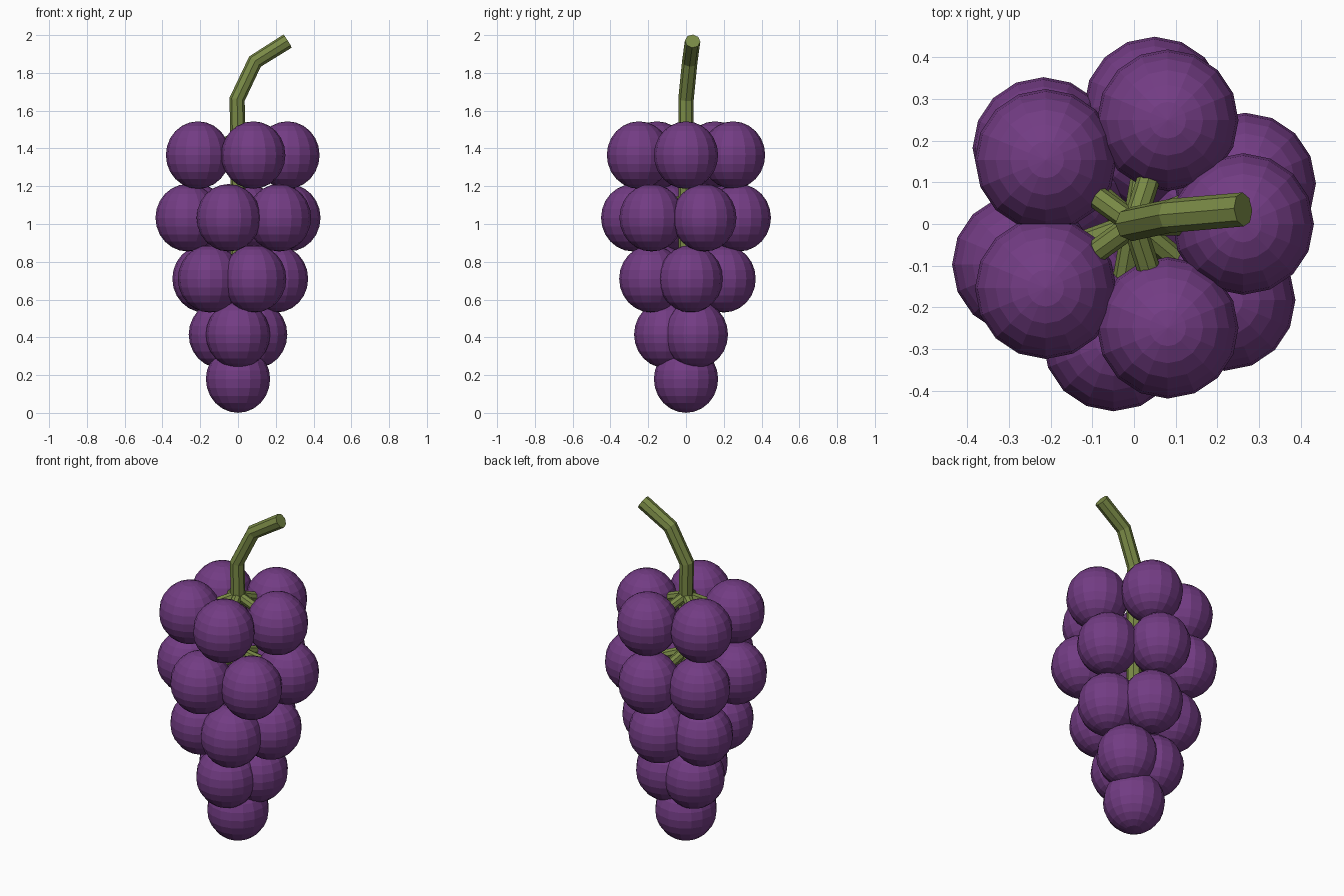
import bpy
from math import radians, cos, sin
from mathutils import Vector

if "Cube" in bpy.data.objects:
    bpy.data.objects.remove(bpy.data.objects["Cube"])


def material(name, rgb):
    m = bpy.data.materials.new(name)
    m.diffuse_color = (*rgb, 1)
    m.use_nodes = True
    m.node_tree.nodes["Principled BSDF"].inputs["Base Color"].default_value = m.diffuse_color
    return m


purple = material("grape_purple", (0.17, 0.045, 0.23))
green = material("stem_green", (0.19, 0.25, 0.06))


def grape(name, centre):
    bpy.ops.mesh.primitive_uv_sphere_add(segments=16, ring_count=12, radius=0.17, location=centre)
    ob = bpy.context.object
    ob.name = name
    ob.scale.z = 1.05
    ob.data.materials.append(purple)


def stalk(name, points, radius):
    """Eight-sided flat-shaded tube along a path, as a mesh."""
    cu = bpy.data.curves.new(name, 'CURVE')
    cu.dimensions = '3D'
    cu.bevel_depth = radius
    cu.bevel_resolution = 2
    cu.use_fill_caps = True
    sp = cu.splines.new('POLY')
    sp.points.add(len(points) - 1)
    for p, co in zip(sp.points, points):
        p.co = (*co, 1)
    sp.use_smooth = False
    ob = bpy.data.objects.new(name, cu)
    bpy.context.collection.objects.link(ob)
    bpy.ops.object.select_all(action='DESELECT')
    ob.select_set(True)
    bpy.context.view_layer.objects.active = ob
    bpy.ops.object.convert(target='MESH')
    ob = bpy.context.object
    ob.data.materials.clear()
    ob.data.materials.append(green)
    for poly in ob.data.polygons:
        poly.material_index = 0
        poly.use_smooth = False


# Tiers of grapes: height, ring radius, count, first angle
tiers = [
    (1.365, 0.262, 5, 0),
    (1.033, 0.284, 6, 20),
    (0.710, 0.203, 5, 7),
    (0.415, 0.105, 3, 30),
    (0.179, 0.0, 1, 0),
]
for t, (z, ring, count, start) in enumerate(tiers):
    for i in range(count):
        a = radians(start + 360 * i / count)
        c = Vector((ring * cos(a), ring * sin(a), z))
        grape(f"grape_{t}_{i}", c)
        # Short stalk from the main stem into the grape
        if ring:
            stalk(f"grape_stalk_{t}_{i}", [(0, 0, z + 0.10), c], 0.028)

# Main stem through the bunch, bending to the right at the top
stalk("main_stem", [(0, 0, 0.3), (0, 0, 1.45), (-0.005, 0, 1.66),
                    (0.09, 0.02, 1.86), (0.262, 0.035, 1.968)], 0.041)
